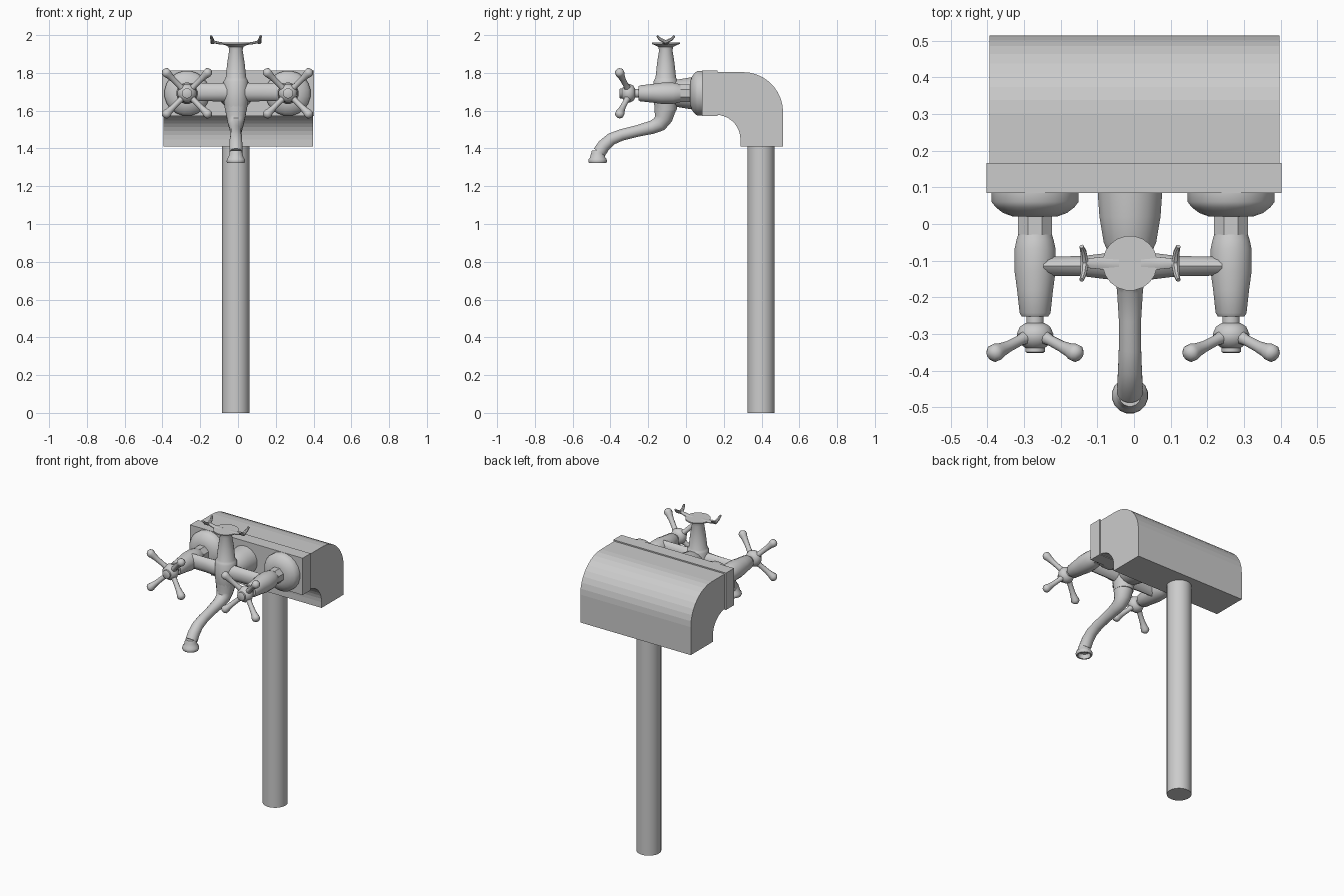
import bpy, bmesh, math
from mathutils import Vector

if "Cube" in bpy.data.objects:
    bpy.data.objects.remove(bpy.data.objects["Cube"])

CX, CY, TZ = -0.011, -0.107, 1.692      # spout column x / y, tap axis height


def make(name, bm, smooth=40):
    bmesh.ops.recalc_face_normals(bm, faces=bm.faces)
    me = bpy.data.meshes.new(name)
    bm.to_mesh(me)
    bm.free()
    ob = bpy.data.objects.new(name, me)
    bpy.context.collection.objects.link(ob)
    if smooth:
        bpy.ops.object.select_all(action='DESELECT')
        ob.select_set(True)
        bpy.context.view_layer.objects.active = ob
        bpy.ops.object.shade_smooth_by_angle(angle=math.radians(smooth))
    return ob


def tube(name, pts, radii, n=16, axis=None, side=(1, 0, 0)):
    """Capped skin of rings along a path; a radius may be a (side, other) pair."""
    pts = [Vector(p) for p in pts]
    bm = bmesh.new()
    rings = []
    for i, (p, r) in enumerate(zip(pts, radii)):
        t = Vector(axis) if axis else pts[min(i + 1, len(pts) - 1)] - pts[max(i - 1, 0)]
        t.normalize()
        u = Vector(side)
        u = (u - t * u.dot(t)).normalized()
        v = t.cross(u)
        ru, rv = r if isinstance(r, tuple) else (r, r)
        angles = [2 * math.pi * (k + 0.5) / n for k in range(n)]
        rings.append([bm.verts.new(p + u * ru * math.cos(a) + v * rv * math.sin(a)) for a in angles])
    for a, b in zip(rings, rings[1:]):
        for k in range(n):
            bm.faces.new((a[k], a[(k + 1) % n], b[(k + 1) % n], b[k]))
    bm.faces.new(rings[0])
    bm.faces.new(rings[-1])
    return make(name, bm)


def lathe_y(name, x, z, prof, n=16):
    return tube(name, [(x, y, z) for y, r in prof], [r for y, r in prof], n, axis=(0, -1, 0))


def lathe_z(name, x, y, prof, n=16):
    return tube(name, [(x, y, z) for z, r in prof], [r for z, r in prof], n, axis=(0, 0, 1))


def extrude_x(name, prof, x0, x1):
    bm = bmesh.new()
    f = bm.faces.new([bm.verts.new((x0, y, z)) for y, z in prof])
    ext = bmesh.ops.extrude_face_region(bm, geom=[f])
    moved = [g for g in ext['geom'] if isinstance(g, bmesh.types.BMVert)]
    bmesh.ops.translate(bm, verts=moved, vec=(x1 - x0, 0, 0))
    return make(name, bm, 0)


def arc(cy, cz, r, a0, a1, n=9):
    angles = [math.radians(a0 + (a1 - a0) * i / n) for i in range(n + 1)]
    return [(cy + r * math.cos(a), cz + r * math.sin(a)) for a in angles]


# Wide elbow housing and its front plate
elbow = [(0.15, 1.804)] + arc(0.302, 1.592, 0.212, 90, 0) + [(0.514, 1.411), (0.288, 1.411)]
elbow += arc(0.158, 1.448, 0.13, 0, 90)
extrude_x("elbow_housing", elbow, -0.394, 0.397)
extrude_x("front_plate", [(0.085, 1.573), (0.167, 1.573), (0.167, 1.812), (0.085, 1.812)], -0.403, 0.403)

# Standing pole
lathe_z("pole", -0.012, 0.397, [(0, 0.073), (1.43, 0.073)], 24)

# Taps: wall flange, hexagonal neck, barrel, stem and cross handle
for label, x in (("left", -0.27), ("right", 0.265)):
    lathe_y(label + "_flange", x, TZ,
            [(0.09, 0.12), (0.06, 0.12), (0.045, 0.108), (0.03, 0.088), (0.02, 0.06)], 20)
    lathe_y(label + "_neck", x, TZ, [(0.03, 0.05), (-0.03, 0.05)], 8)
    lathe_y(label + "_barrel", x, TZ,
            [(-0.025, 0.046), (-0.045, 0.052), (-0.068, 0.057), (-0.13, 0.057),
             (-0.18, 0.05), (-0.243, 0.043), (-0.252, 0.037)])
    lathe_y(label + "_stem", x, TZ, [(-0.245, 0.024), (-0.28, 0.024)])
    lathe_y(label + "_handle_hub", x, TZ,
            [(-0.27, 0.026), (-0.28, 0.042), (-0.3, 0.051), (-0.32, 0.047), (-0.333, 0.034),
             (-0.338, 0.027), (-0.349, 0.027), (-0.352, 0.022)])
    for i in range(4):
        a = math.pi / 4 + i * math.pi / 2
        c, s = math.cos(a), math.sin(a)
        path = [(0.03, -0.307), (0.06, -0.318), (0.105, -0.335), (0.135, -0.345),
                (0.15, -0.35), (0.162, -0.354), (0.171, -0.357), (0.175, -0.359)]
        tube(f"{label}_handle_arm_{i}", [(x + c * d, y, TZ + s * d) for d, y in path],
             [0.02, 0.015, 0.016, 0.02, 0.0245, 0.024, 0.016, 0.007], 10, side=(-s, 0, c))

# Cross bar joining the taps through the column
tube("cross_bar", [(x, -0.115, 1.698) for x in (-0.247, -0.14, -0.07, 0.05, 0.12, 0.24)],
     [(0.027, 0.048), (0.029, 0.048), (0.038, 0.05), (0.038, 0.05), (0.029, 0.048), (0.027, 0.048)],
     10, axis=(1, 0, 0), side=(0, 1, 0))

# Central wall mount behind the column
lathe_y("wall_mount", CX, TZ, [(0.09, 0.09), (0.02, 0.085), (-0.05, 0.073), (-0.09, 0.055)])

# Column
lathe_z("column", CX, CY,
        [(1.6, 0.058), (1.63, 0.062), (1.66, 0.066), (1.755, 0.066), (1.765, 0.06), (1.775, 0.055),
         (1.85, 0.047), (1.92, 0.036), (1.938, 0.04), (1.948, 0.06), (1.953, 0.075), (1.96, 0.075)], 20)

# Curved spout with a flared hollow outlet
path = [(CY, 1.64), (-0.112, 1.60), (-0.12, 1.56), (-0.14, 1.53), (-0.18, 1.512), (-0.26, 1.492),
        (-0.34, 1.472), (-0.395, 1.45), (-0.435, 1.415), (-0.458, 1.38)]
tube("spout", [(CX, y, z) for y, z in path],
     [0.062, 0.057, 0.049, 0.042, 0.036, 0.031, 0.031, 0.033, 0.035, 0.036])
lathe_z("spout_outlet", CX, -0.468,
        [(1.39, 0.03), (1.372, 0.036), (1.352, 0.041), (1.343, 0.049), (1.33, 0.05), (1.322, 0.046),
         (1.322, 0.038), (1.35, 0.034)])

# Cradle: two arms, each ending in an upright fork
for label, s in (("left", -1), ("right", 1)):
    tube(label + "_cradle_arm", [(CX + s * d, CY, z) for d, z in ((0.03, 1.954), (0.08, 1.956), (0.126, 1.966))],
         [(0.022, 0.007), (0.018, 0.007), (0.013, 0.008)], 8, side=(0, 1, 0))
    fork = [(-0.046, 1.996, 0.132), (-0.03, 1.978, 0.127), (0, 1.963, 0.124),
            (0.03, 1.978, 0.127), (0.046, 1.996, 0.132)]
    tube(label + "_cradle_fork", [(CX + s * d, CY + y, z) for y, z, d in fork],
         [0.006, 0.009, 0.012, 0.009, 0.006], 8)
